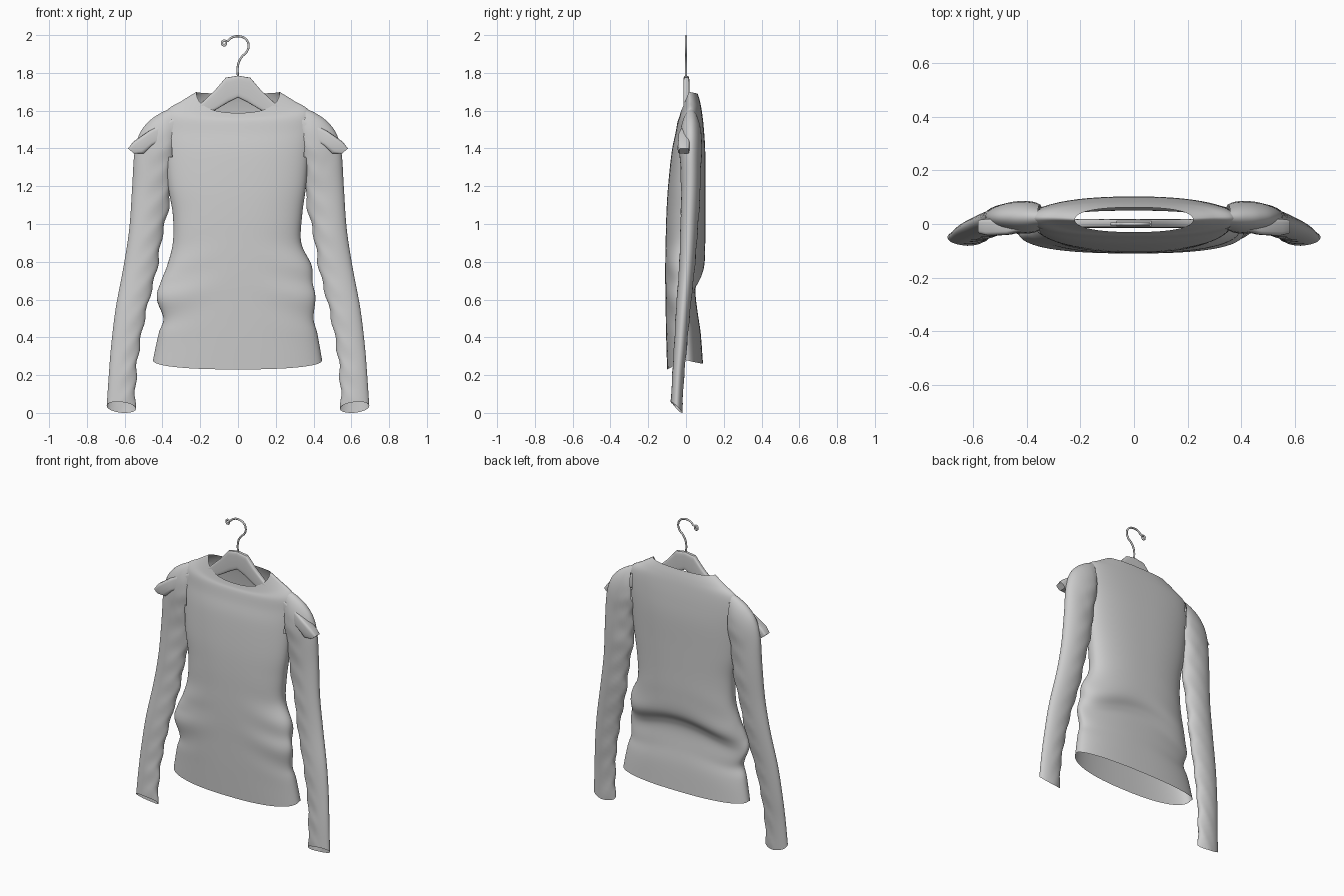
import bpy, bmesh
from math import sin, cos, pi, exp
from mathutils import Vector

if "Cube" in bpy.data.objects:
    bpy.data.objects.remove(bpy.data.objects["Cube"])


def spow(v, p):
    return (1 if v >= 0 else -1) * abs(v) ** p


def smooth(rows, n):
    """Catmull-Rom interpolation of parameter rows."""
    out = []
    for i in range(len(rows) - 1):
        a, b, c, d = (rows[max(i - 1, 0)], rows[i], rows[i + 1],
                      rows[min(i + 2, len(rows) - 1)])
        for k in range(n):
            t = k / n
            out.append([0.5 * (2 * q + (r - p) * t + (2 * p - 5 * q + 4 * r - s) * t * t
                        + (3 * q - p - 3 * r + s) * t ** 3)
                        for p, q, r, s in zip(a, b, c, d)])
    out.append(list(rows[-1]))
    return out


def loft(name, rings, caps=False, hole=None):
    """Skin closed rings of points; hole(centre) drops faces."""
    bm = bmesh.new()
    vs = [[bm.verts.new(p) for p in r] for r in rings]
    n = len(vs[0])
    for a, b in zip(vs, vs[1:]):
        for i in range(n):
            j = (i + 1) % n
            bm.faces.new((a[i], a[j], b[j], b[i]))
    if caps:
        bm.faces.new(vs[0])
        bm.faces.new(vs[-1])
    if hole:
        dead = [f for f in bm.faces if hole(f.calc_center_median())]
        bmesh.ops.delete(bm, geom=dead, context='FACES')
    bmesh.ops.recalc_face_normals(bm, faces=bm.faces[:])
    me = bpy.data.meshes.new(name)
    bm.to_mesh(me)
    bm.free()
    ob = bpy.data.objects.new(name, me)
    bpy.context.collection.objects.link(ob)
    for p in me.polygons:
        p.use_smooth = True
    return ob


# Torso: left width, right width, front y, back y, front z, side z, back z
TORSO = [
    (.45, .445, -.100, .090, .23, .28, .26),
    (.42, .420, -.105, .078, .40, .42, .42),
    (.395, .40, -.107, .062, .50, .50, .53),
    (.43, .41, -.109, .050, .62, .61, .64),
    (.41, .395, -.110, .062, .70, .69, .70),
    (.375, .39, -.110, .095, .78, .78, .77),
    (.345, .335, -.108, .102, .90, .90, .90),
    (.345, .34, -.104, .102, 1.05, 1.05, 1.05),
    (.37, .36, -.095, .102, 1.20, 1.20, 1.20),
    (.385, .375, -.076, .102, 1.38, 1.38, 1.38),
    (.39, .385, -.056, .095, 1.48, 1.50, 1.50),
    (.375, .375, -.045, .085, 1.54, 1.60, 1.59),
    (.30, .30, -.036, .075, 1.565, 1.65, 1.645),
    (.22, .22, -.030, .062, 1.588, 1.70, 1.69),
]


def torso_ring(row, n=80):
    wl, wr, yf, yb, zf, zs, zb = row
    yc, pts = (yf + yb) / 2, []
    for i in range(n):
        a = 2 * pi * i / n
        c, s = spow(cos(a), .85), spow(sin(a), .85)
        x = c * (wr if c > 0 else wl)
        y = yc + s * (yb - yf) / 2
        z = zs + ((zf if s < 0 else zb) - zs) * abs(s)
        low = exp(-((z - .68) / .2) ** 2)
        if s > 0:      # back fold droops toward the sides
            z -= .13 * c * c * s * low
        # soft creases radiating from the waist sides
        y += .007 * low * c * c * sin(34 * z + 9 * abs(x)) * abs(s)
        pts.append((x, y, z))
    return pts


loft("shirt_body", [torso_ring(r) for r in smooth(TORSO, 6)],
     hole=lambda p: abs(p.x) > .353 and 1.36 < p.z < 1.56)

# Sleeve: outer x,z, inner x,z, centre y, half depth, end tilt
SLEEVE = [
    (.36, 1.61, .34, 1.34, .025, .048, 0),
    (.41, 1.587, .345, 1.32, .025, .057, 0),
    (.47, 1.545, .35, 1.28, .025, .060, 0),
    (.52, 1.48, .355, 1.22, .025, .058, 0),
    (.548, 1.38, .36, 1.14, .025, .053, 0),
    (.56, 1.20, .375, 1.05, .024, .050, 0),
    (.575, .98, .405, .92, .015, .046, 0),
    (.605, .78, .43, .76, .005, .042, 0),
    (.648, .55, .485, .54, -.015, .038, 0),
    (.672, .35, .525, .33, -.030, .034, 0),
    (.684, .20, .54, .18, -.042, .031, .3),
    (.695, .037, .545, .022, -.050, .030, .95),
]


def slat_ring(row, side=1, n=40, e=1.0, crease=0.0):
    ox, oz, ix, iz, yc, hd, k = row
    o, i_ = Vector((ox, 0, oz)), Vector((ix, 0, iz))
    pts = []
    for i in range(n):
        a = 2 * pi * i / n
        c, s = spow(cos(a), e), spow(sin(a), e)
        p = (o + i_) / 2 + (o - i_) / 2 * c
        w = crease * sin(42 * p.z + 3 * c) * max(0, -c + .3)
        pts.append((side * (p.x + w), yc + s * hd + w * s, p.z - k * s * hd))
    return pts


for side, label in ((-1, "left"), (1, "right")):
    loft("sleeve_" + label,
         [slat_ring(r, side, crease=.004) for r in smooth(SLEEVE, 6)])

# Hanger: top x,z, bottom x,z, centre y, half thickness
half = [
    (.065, 1.775, .05, 1.645, .002, .016, 0),
    (.12, 1.71, .10, 1.615, .002, .016, 0),
    (.20, 1.635, .17, 1.575, .002, .016, 0),
    (.31, 1.575, .27, 1.515, .002, .018, 0),
    (.42, 1.52, .38, 1.45, -.002, .022, 0),
    (.475, 1.49, .455, 1.415, -.010, .030, 0),
    (.555, 1.435, .50, 1.372, -.012, .032, 0),
    (.582, 1.40, .55, 1.372, -.010, .026, 0),
]
mirror = [(-r[0], r[1], -r[2]) + r[3:] for r in reversed(half)]
arms = mirror + [(0, 1.785, 0, 1.67, .002, .016, 0)] + half
hanger = loft("hanger_arms", [slat_ring(r, n=24, e=.45) for r in arms], caps=True)
bpy.context.view_layer.objects.active = hanger
hanger.select_set(True)
bpy.ops.object.shade_smooth_by_angle()

# Wire hook with a small curled tip
path = [(0, 1.76), (.002, 1.85), (.02, 1.885), (.046, 1.912), (.056, 1.945),
        (.042, 1.978), (.004, 1.994), (-.035, 1.986), (-.058, 1.968),
        (-.078, 1.970), (-.084, 1.955), (-.072, 1.945), (-.062, 1.96)]
cu = bpy.data.curves.new("hanger_hook", 'CURVE')
cu.dimensions = '3D'
cu.bevel_depth = .006
cu.bevel_resolution = 3
cu.use_fill_caps = True
sp = cu.splines.new('BEZIER')
sp.bezier_points.add(len(path) - 1)
for b, (x, z) in zip(sp.bezier_points, path):
    b.co = (x, 0, z)
    b.handle_left_type = b.handle_right_type = 'AUTO'
bpy.context.collection.objects.link(bpy.data.objects.new("hanger_hook", cu))
